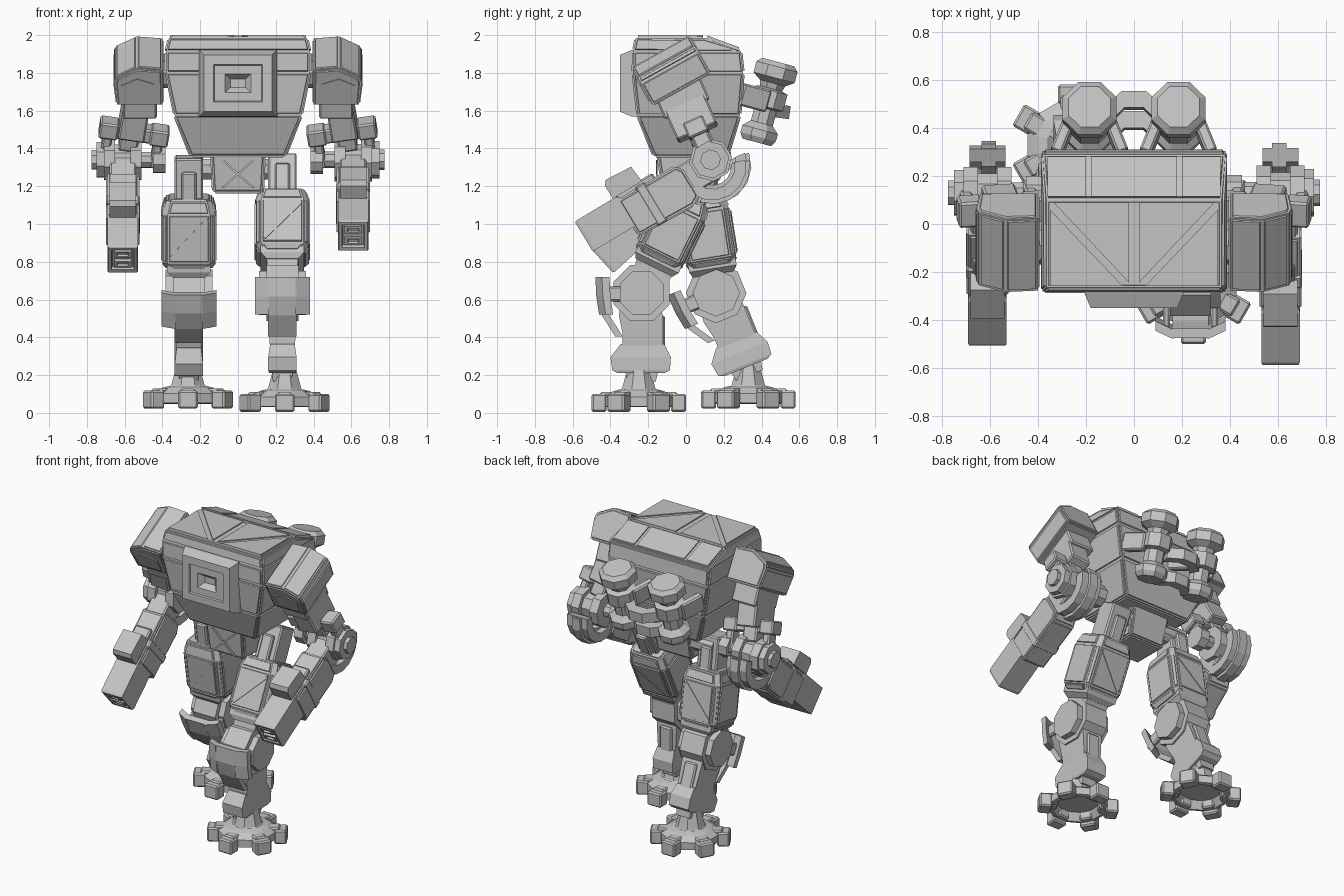
import bpy, bmesh, math
from mathutils import Matrix, Vector

if "Cube" in bpy.data.objects:
    bpy.data.objects.remove(bpy.data.objects["Cube"])

grey = bpy.data.materials.new("plain_grey")
grey.diffuse_color = (0.55, 0.55, 0.55, 1)
grey.use_nodes = True
grey.node_tree.nodes["Principled BSDF"].inputs["Base Color"].default_value = grey.diffuse_color


def frame(x, y, z, pitch=0, spin=0):
    return (Matrix.Translation((x, y, z)) @ Matrix.Rotation(math.radians(pitch), 4, 'X')
            @ Matrix.Rotation(math.radians(spin), 4, 'Z'))


def finish(name, bm, M, panel=0.0):
    bmesh.ops.recalc_face_normals(bm, faces=bm.faces)
    if panel:  # raised plate on every large face
        big = [f for f in bm.faces if f.calc_area() > 0.008]
        bmesh.ops.inset_individual(bm, faces=big, thickness=0.012, depth=0)
        bmesh.ops.inset_individual(bm, faces=big, thickness=0.004, depth=panel)
    bm.transform(M)
    me = bpy.data.meshes.new(name)
    bm.to_mesh(me)
    bm.free()
    me.materials.append(grey)
    ob = bpy.data.objects.new(name, me)
    bpy.context.collection.objects.link(ob)
    return ob


def loft(name, rings, M=Matrix(), panel=0.0):
    bm = bmesh.new()
    vs = [[bm.verts.new(p) for p in r] for r in rings]
    n = len(vs[0])
    for a, b in zip(vs, vs[1:]):
        for i in range(n):
            bm.faces.new((a[i], a[(i + 1) % n], b[(i + 1) % n], b[i]))
    bm.faces.new(vs[0][::-1])
    bm.faces.new(vs[-1])
    return finish(name, bm, M, panel)


def rects(name, secs, M=Matrix(), panel=0.0):
    """Stack of rectangles: (z, half width, y0, y1)."""
    return loft(name, [[(-w, a, z), (w, a, z), (w, b, z), (-w, b, z)] for z, w, a, b in secs], M, panel)


def box(name, x, y, z, M=Matrix(), chamfer=0.009):
    bm = bmesh.new()
    bmesh.ops.create_cube(bm, size=1)
    for v in bm.verts:
        v.co = Vector([lo + (c + 0.5) * (hi - lo) for c, (lo, hi) in zip(v.co, (x, y, z))])
    if chamfer:
        bmesh.ops.bevel(bm, geom=bm.edges[:], offset=chamfer, segments=1, affect='EDGES')
    return finish(name, bm, M)


def prism(name, pts, axis, lo, hi, M=Matrix(), panel=0.0):
    def at(p, d):
        c = list(p)
        c.insert(axis, d)
        return c
    return loft(name, [[at(p, lo) for p in pts], [at(p, hi) for p in pts]], M, panel)


def ngon(r, n=8, cy=0, cz=0):
    return [(cy + r * math.cos((i + .5) * math.tau / n), cz + r * math.sin((i + .5) * math.tau / n)) for i in range(n)]


def lathe(name, prof, M, n=8):
    return loft(name, [[(x, y, z) for x, y in ngon(r, n)] for r, z in prof], M)


def arc(r0, r1, a0, a1, n=5):
    ang = [math.radians(a0 + (a1 - a0) * i / n) for i in range(n + 1)]
    return [(r1 * math.cos(a), r1 * math.sin(a)) for a in ang] + [(r0 * math.cos(a), r0 * math.sin(a)) for a in ang[::-1]]


# torso hull with raised panels
rects("torso_hull", [(1.36, .25, -.17, .22), (1.575, .335, -.255, .285), (1.8, .38, -.28, .303),
                     (1.915, .38, -.278, .29), (1.985, .365, -.265, .10)], panel=.008)
for s in (-1, 1):
    # triangular roof plates, parted by a diagonal groove
    prism("roof_plate_front", [(s * .05, -.255), (s * .35, -.255), (s * .35, .06)], 2, 1.97, 2.0)
    prism("roof_plate_back", [(s * .02, -.245), (s * .335, .09), (s * .02, .09)], 2, 1.97, 2.0)
# sloping plates behind the roof
for x0, x1 in ((-.36, -.2), (-.18, .18), (.2, .36)):
    prism("roof_rear_plate", [(.115, 1.97), (.115, 1.997), (.28, 1.936), (.28, 1.91)], 0, x0, x1)
# chest hatch: stepped frame and recessed pyramid
F = Matrix.Translation((0, -.27, 1.745)) @ Matrix.Rotation(math.pi / 2, 4, 'X')
hatch = [(-.03, .21, .18), (.02, .205, .175), (.08, .18, .15), (.08, .13, .1), (.07, .125, .095),
         (.07, .07, .05), (.035, .04, .022)]
rects("chest_hatch", [(z, w, -h, h) for z, w, h in hatch], F)
# pelvis and cross braces
rects("pelvis", [(1.17, .13, -.12, .12), (1.38, .14, -.15, .17)], panel=.008)
for s in (-1, 1):
    prism("pelvis_brace", [(-s * .09, 1.19), (-s * .075, 1.19), (s * .09, 1.34), (s * .075, 1.34)], 1, -.01, 0,
          frame(0, -.15, 0))
prism("hip_axle", ngon(.06, 8, .09, 1.29), 0, -.3, .3)

# exhaust stacks and brackets on the back
for s in (-1, 1):
    S = frame(s * .185, .43, 1.64, -15)
    lathe("exhaust_stack", [(.085, -.215), (.105, -.185), (.105, -.145), (.065, -.11), (.065, -.03), (.1, -.02),
                            (.1, .07), (.065, .08), (.075, .11), (.122, .14), (.122, .2), (.095, .225)], S)
    for d in (-.075, .075):
        box("stack_strut", (d - .025, d + .025), (-.19, -.03), (-.05, .07), S @ Matrix.Rotation(d * 5, 4, 'Z'))
for dy, z in ((.01, 1.63), (-.075, 1.5)):
    prism("stack_link", [(-.13, .47), (-.05, .54), (.05, .54), (.13, .47), (.11, .4), (.04, .47), (-.04, .47), (-.11, .4)],
          2, 0, .07, frame(0, dy, z, -8))

# arms: side, forearm pitch
for s, pitch in ((1, 31), (-1, 42.5)):
    mir = Matrix.Scale(s, 4, (1, 0, 0))
    P = mir @ frame(.525, -.08, 1.81, 29)
    prism("shoulder_pad", [(-.125, -.11), (.115, -.11), (.13, .02), (.12, .055), (.01, .112), (-.125, .1)], 1, -.17, .175, P, .006)
    prism("shoulder_inset", [(-.08, -.08), (.085, -.08), (.095, .01), (.01, .05), (-.08, .02)], 1, -.182, -.165, P)
    prism("shoulder_axle", ngon(.09), 0, -.2, 0, P)
    U = mir @ frame(.52, -.07, 1.78, 24)
    box("upper_arm_sleeve", (-.09, .09), (-.13, .13), (-.19, -.05), U)
    U = U @ Matrix.Rotation(math.radians(-9), 4, 'Y')
    box("upper_arm", (-.075, .065), (-.115, .115), (-.33, -.15), U)
    box("elbow_block", (-.05, .05), (-.05, .06), (-.42, -.3), U)
    # elbow fork
    box("fork_bar", (-.19, .14), (-.045, .05), (-.36, -.28), U)
    for x0, x1 in ((-.19, -.12), (.08, .15)):
        box("fork_tip", (x0 - .015, x1 + .015), (-.055, .06), (-.365, -.275), U)
        box("fork_arm", (x0 + .01, x1 - .01), (-.04, .05), (-.5, -.3), U)
    E = mir @ frame(.61, .13, 1.34, pitch)
    for nm, r, x0, x1 in (("elbow_drum", .085, -.05, .05), ("elbow_inner_axle", .045, -.2, -.05),
                          ("elbow_inner_disc", .115, -.1, -.04), ("elbow_outer_disc", .115, .04, .1),
                          ("elbow_inner_cap", .075, -.225, -.16), ("elbow_outer_cap", .1, .1, .14),
                          ("elbow_hub", .055, .13, .165)):
        prism(nm, ngon(r), 0, x0, x1, E)
    G = E @ Matrix.Translation((0, -.01, -.035))
    prism("elbow_guard", arc(.12, .18, -20, -160, 6), 0, -.075, .075, G)
    prism("elbow_guard_rib", arc(.1, .2, -22, -140, 5), 0, -.035, .025, G)
    # forearm cannon
    box("forearm_neck", (-.07, .07), (-.22, -.02), (-.11, .06), E)
    prism("forearm", [(-.15, -.13), (-.2, -.16), (-.53, -.145), (-.53, .065), (-.18, .065), (-.15, .03)], 0, -.08, .08, E, .008)
    box("forearm_collar", (-.09, .09), (-.42, -.36), (-.16, .08), E)
    box("sight_base", (-.06, .06), (-.53, -.3), (.06, .1), E)
    prism("sight", [(-.55, .09), (-.55, .17), (-.53, .195), (-.38, .185), (-.37, .09)], 0, -.07, .07, E)
    # muzzle with stepped slots
    rects("muzzle", [(.5, .07, -.08, .07), (.53, .08, -.095, .09), (.77, .08, -.095, .09), (.785, .075, -.09, .085),
                     (.785, .06, -.07, .07), (.765, .055, -.065, .065)], E @ Matrix.Rotation(math.pi / 2, 4, 'X'))
    for z in (-.035, .035):
        rects("muzzle_slot", [(.75, .045, z - .022, z + .022), (.783, .045, z - .022, z + .022),
                              (.783, .03, z - .012, z + .012), (.77, .025, z - .008, z + .008)],
              E @ Matrix.Rotation(math.pi / 2, 4, 'X'))

# legs: x, knee y, thigh pitch, thigh length, shin pitch, foot y, foot z, armour drop
for x, ky, tp, tl, sp, fy, fz, drop in ((.235, -.235, -26, .74, 0, -.25, 0, .01), (-.26, .16, 9, .68, 22, .33, .018, .06)):
    T = frame(x, ky, .635, tp)
    box("thigh_strut", (-.075, .075), (-.075, .075), (.4, tl + .05), T)
    box("thigh_spine", (-.04, .04), (-.1, .1), (.4, tl - .02), T)
    rects("thigh_neck", [(.06, .075, -.09, .09), (.22, .09, -.11, .12)], T)
    A = T @ Matrix.Translation((0, 0, -drop))
    rects("thigh_collar", [(.16, .085, -.11, .11), (.19, .115, -.125, .13), (.23, .115, -.125, .13)], A)
    loft("thigh_armour", [[(u * w, v * d, z) for u, v in ((-1, -.8), (-.8, -1), (.8, -1), (1, -.8), (1, .8), (.8, 1), (-.8, 1), (-1, .8))]
                          for z, w, d in ((.2, .11, .115), (.24, .14, .135), (.5, .14, .135), (.57, .12, .115))], A, .007)
    for d in (-1, 1):
        prism("thigh_brace", [(-.09, .26), (-.105, .27), (.09, .48), (.105, .47)], 1, d * .147, d * .138, A)
    K = frame(x, ky, .635, sp)
    prism("knee_drum", ngon(.16), 0, -.085, .085, K)
    prism("knee_cap", ngon(.125), 0, -.125, .125, K)
    # curved knee guard with swept wings
    path = [(-.24, .085), (-.24, -.02), (-.21, -.12), (-.14, -.23)]
    back = [(y + .04, z) for y, z in path[::-1]]
    prism("knee_guard", path + back, 0, -.075, .075, K)
    for s in (-1, 1):
        loft("guard_wing", [[(s * xx, y + dy, z) for y, z in ((-.245, .085), (-.24, -.02), (-.225, -.115), (-.185, -.115), (-.2, -.02), (-.205, .085))]
                            for xx, dy in ((.07, 0), (.145, .035))], K)
        box("guard_arm", (s * .1 - .015, s * .1 + .015), (-.2, .02), (-.045, .035), K)
    # shin, calf block and ankle
    rects("shin", [(-.3, .065, -.1, .11), (-.22, .07, -.1, .11), (-.12, .075, -.12, .11), (.02, .075, -.1, .1)], K)
    rects("calf_block", [(-.425, .07, -.125, .12), (-.41, .075, -.155, .15), (-.34, .075, -.165, .155), (-.27, .065, -.11, .12)], K)
    box("calf_rear", (-.045, .045), (.07, .125), (-.3, -.12), K)
    rects("ankle_post", [(-.47, .05, -.075, .075), (-.4, .055, -.09, .09)], K)
    G = frame(x + (.012 if x > 0 else -.005), fy, fz)
    lathe("ankle", [(.14, .09), (.095, .13), (.075, .2), (.06, .25)], G)
    # hollow-bottomed foot with six toes
    lathe("foot", [(.13, .08), (.16, .03), (.185, .035), (.185, .085), (.14, .115), (.1, .125)], G, 12)
    for i in range(6):
        Q = G @ Matrix.Rotation(math.radians(60 * i), 4, 'Z')
        box("toe_arm", (-.04, .04), (-.205, -.13), (.03, .11), Q)
        box("toe", (-.052, .052), (-.25, -.17), (.005, .1), Q)
